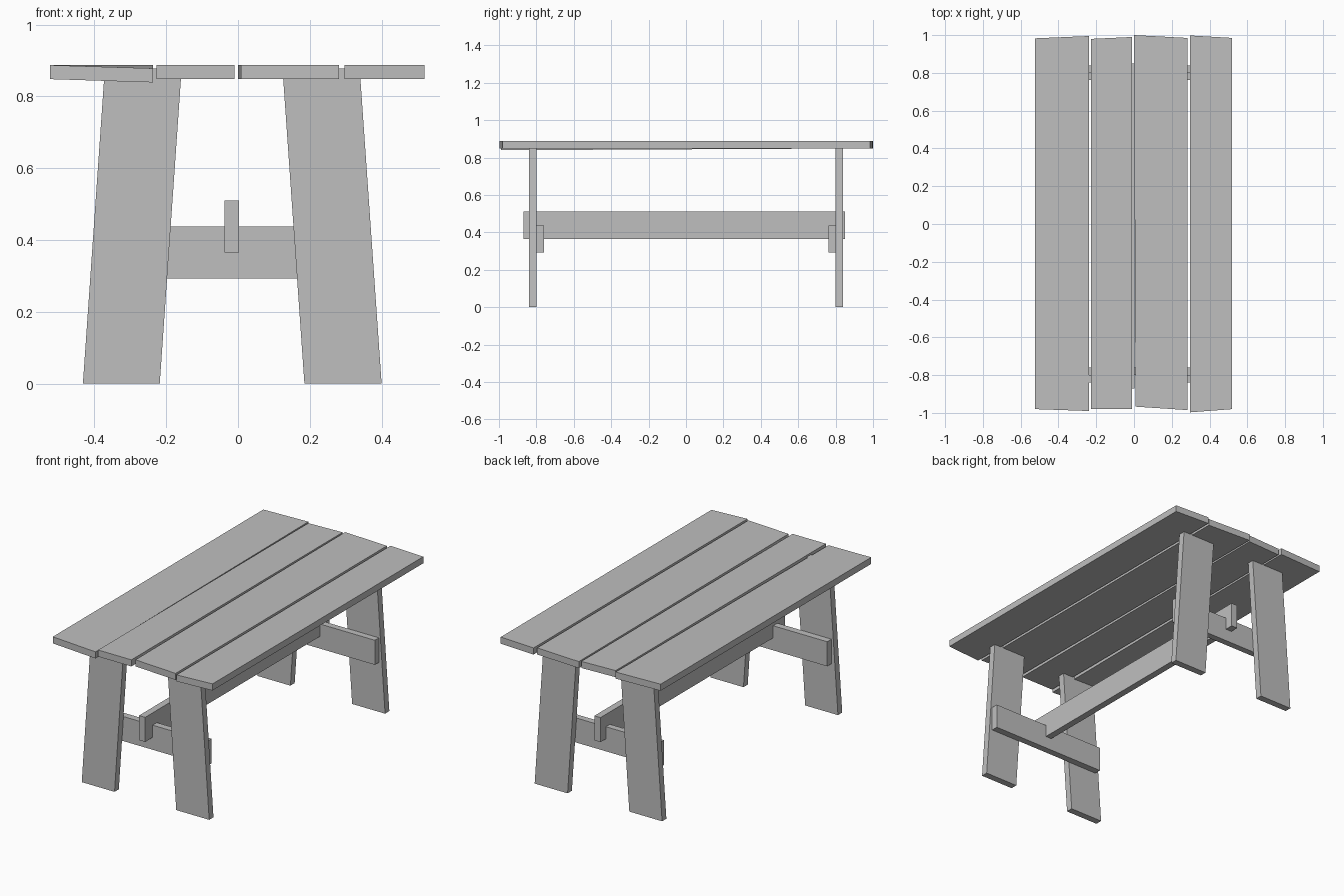
import bpy
import bmesh

cube = bpy.data.objects.get("Cube")
if cube:
    bpy.data.objects.remove(cube, do_unlink=True)

wood = bpy.data.materials.new("grey_wood")
wood.use_nodes = True
grey = (0.52, 0.52, 0.52, 1)
wood.diffuse_color = grey
wood.node_tree.nodes["Principled BSDF"].inputs["Base Color"].default_value = grey


def prism(name, outline, offset):
    """Extrude a flat outline of 3D points by an offset."""
    bm = bmesh.new()
    face = bm.faces.new([bm.verts.new(p) for p in outline])
    extruded = bmesh.ops.extrude_face_region(bm, geom=[face])["geom"]
    moved = [g for g in extruded if isinstance(g, bmesh.types.BMVert)]
    bmesh.ops.translate(bm, verts=moved, vec=offset)
    bmesh.ops.recalc_face_normals(bm, faces=bm.faces)
    mesh = bpy.data.meshes.new(name)
    bm.to_mesh(mesh)
    bm.free()
    mesh.materials.append(wood)
    obj = bpy.data.objects.new(name, mesh)
    bpy.context.collection.objects.link(obj)
    return obj


def board(name, x0, x1, y0, y1, z0, z1):
    outline = [(x0, y0, z0), (x1, y0, z0), (x1, y1, z0), (x0, y1, z0)]
    return prism(name, outline, (0, 0, z1 - z0))


# Tabletop planks: slightly uneven ends, listed anticlockwise from front right
TOP, THICK = 0.888, 0.039
planks = {
    "plank_right": [(-0.523, -0.98), (-0.237, -0.99), (-0.237, 0.995), (-0.523, 0.983)],
    "plank_mid_right": [(-0.227, -0.98), (-0.01, -0.98), (-0.01, 0.99), (-0.227, 0.98)],
    "plank_mid_left": [(0.008, -0.967), (0.282, -0.985), (0.282, 0.985), (0.0, 1.0)],
    "plank_left": [(0.297, -0.997), (0.52, -0.98), (0.52, 0.985), (0.297, 0.998)],
}
for name, corners in planks.items():
    plank = prism(name, [(x, y, TOP - THICK) for x, y in corners], (0, 0, THICK))
    if name == "plank_right":
        # This plank is warped: its inner front corner sags
        for v in plank.data.vertices:
            if v.co.y < 0:
                v.co.z -= 0.01 if v.co.x > -0.3 else 0.001

# Splayed legs at both ends, tops let into the planks
LEG_TOP, LEAN = 0.877, 0.061
for end, y in (("front", -0.84), ("back", 0.80)):
    for side, x0, x1, lean in (("right", -0.432, -0.218, LEAN),
                               ("left", 0.185, 0.40, -LEAN)):
        outline = [(x0, y, 0), (x1, y, 0),
                   (x1 + lean, y, LEG_TOP), (x0 + lean, y, LEG_TOP)]
        prism(f"{end}_{side}_leg", outline, (0, 0.04, 0))

# Cross rails on the inner faces of the legs
board("front_cross_rail", -0.39, 0.36, -0.80, -0.76, 0.292, 0.437)
board("back_cross_rail", -0.39, 0.36, 0.762, 0.80, 0.292, 0.437)

# Long stretcher lapped over both cross rails
board("stretcher", -0.037, 0.003, -0.87, 0.85, 0.365, 0.51)
